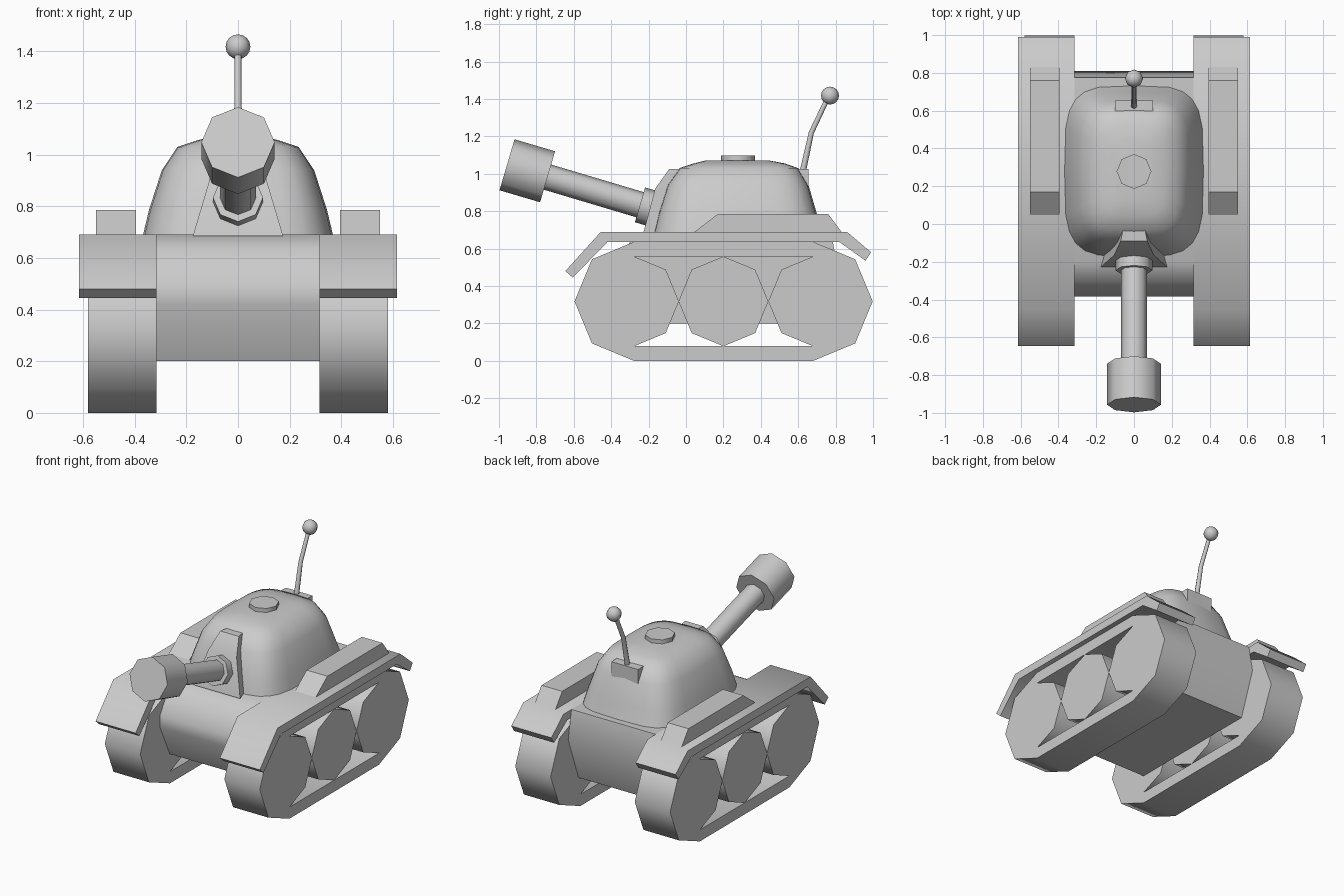
import bpy, bmesh, math
from mathutils import Vector

cube = bpy.data.objects.get("Cube")
if cube:
    bpy.data.objects.remove(cube, do_unlink=True)

grey = bpy.data.materials.new("light_grey")
grey.use_nodes = True
COLOUR = (0.6, 0.6, 0.6, 1)
grey.diffuse_color = COLOUR
grey.node_tree.nodes["Principled BSDF"].inputs["Base Color"].default_value = COLOUR


def finish(name, bm, angle=50):
    """Turn a bmesh into a smooth-shaded object with sharp edges kept."""
    bmesh.ops.recalc_face_normals(bm, faces=bm.faces)
    mesh = bpy.data.meshes.new(name)
    bm.to_mesh(mesh)
    bm.free()
    mesh.materials.append(grey)
    obj = bpy.data.objects.new(name, mesh)
    bpy.context.collection.objects.link(obj)
    bpy.ops.object.select_all(action="DESELECT")
    obj.select_set(True)
    bpy.context.view_layer.objects.active = obj
    bpy.ops.object.shade_smooth_by_angle(angle=math.radians(angle))
    return obj


def loft(name, rings, angle=50, closed=False):
    """Skin a list of rings; cap the ends, or join last to first."""
    bm = bmesh.new()
    loops = [[bm.verts.new(p) for p in ring] for ring in rings]
    pairs = list(zip(loops, loops[1:]))
    if closed:
        pairs.append((loops[-1], loops[0]))
    else:
        bm.faces.new(loops[0])
        bm.faces.new(loops[-1])
    for a, b in pairs:
        for i in range(len(a)):
            j = (i + 1) % len(a)
            bm.faces.new((a[i], a[j], b[j], b[i]))
    return finish(name, bm, angle)


def prism(name, profile, x0, x1, angle=50):
    """Extrude a (y, z) profile across x."""
    return loft(name, [[(x, y, z) for y, z in profile] for x in (x0, x1)], angle)


def tube(name, path, radii, sides=8):
    """Round section swept along a path in the x = 0 plane."""
    path = [Vector((0, y, z)) for y, z in path]
    rings = []
    for i, (p, r) in enumerate(zip(path, radii)):
        d = (path[min(i + 1, len(path) - 1)] - path[max(i - 1, 0)]).normalized()
        side = Vector((1, 0, 0))
        up = d.cross(side)
        rings.append([p + r * (side * math.cos(t) + up * math.sin(t))
                      for t in (math.tau * k / sides for k in range(sides))])
    return loft(name, rings)


FRONT, MID, REAR, AXLE = -0.278, 0.2, 0.68, 0.318
INNER, OUTER = 0.315, 0.58


def octagon(y, r):
    return [(y + r * math.cos(k * math.pi / 4), AXLE + r * math.sin(k * math.pi / 4))
            for k in range(8)]


def belt(r):
    """Outline of the track round the front and rear wheels."""
    return octagon(REAR, r)[6:] + octagon(REAR, r)[:3] + octagon(FRONT, r)[2:7]


FENDER = [(-0.645, 0.48), (-0.455, 0.69), (0.86, 0.69), (0.99, 0.58),
          (0.96, 0.535), (0.82, 0.635), (-0.42, 0.635), (-0.605, 0.445)]
BOX = [(0.04, 0.685), (0.17, 0.785), (0.76, 0.785), (0.835, 0.685)]

# Running gear, fenders and stowage boxes on both sides
for side, s in (("left", 1), ("right", -1)):
    rings = [[(s * x, y, z) for y, z in belt(r)]
             for x, r in ((INNER, 0.318), (OUTER, 0.318), (OUTER, 0.24), (INNER, 0.24))]
    loft(side + "_track", rings, closed=True)
    for label, y in (("front", FRONT), ("middle", MID), ("rear", REAR)):
        prism(f"{side}_{label}_wheel", octagon(y, 0.24), s * INNER, s * OUTER)
    prism(side + "_fender", FENDER, s * INNER, s * 0.615)
    prism(side + "_stowage_box", BOX, s * 0.395, s * 0.55, 30)

# Hull
HULL = [(-0.2, 0.69), (-0.30, 0.635), (-0.385, 0.5), (-0.385, 0.42), (-0.28, 0.2),
        (0.7, 0.2), (0.81, 0.5), (0.775, 0.69)]
prism("hull", HULL, -INNER, INNER)

# Turret: rounded-square rings of z, half width, front y, rear y
SHELL = [(0.68, 0.37, -0.175, 0.735), (0.785, 0.345, -0.15, 0.70),
         (0.94, 0.295, -0.10, 0.655), (1.03, 0.235, -0.035, 0.60),
         (1.055, 0.16, 0.04, 0.53), (1.07, 0.1, 0.1, 0.45)]


def rounded_square(z, w, y0, y1, n=24):
    ring = []
    for k in range(n):
        c, s = math.cos(math.tau * k / n), math.sin(math.tau * k / n)
        ring.append((w * math.copysign(abs(c) ** 0.5, c),
                     (y0 + y1) / 2 + (y1 - y0) / 2 * math.copysign(abs(s) ** 0.5, s), z))
    return ring


loft("turret", [rounded_square(*row) for row in SHELL])

# Gun mantlet: tapering wedge on the turret front
MANTLET = [(0.685, 0.175, -0.228), (0.92, 0.105, -0.165), (1.025, 0.07, -0.09)]
loft("mantlet", [[(-w, y, z), (w, y, z), (w * 0.6, 0.05, z), (-w * 0.6, 0.05, z)]
                 for z, w, y in MANTLET])

# Gun
tube("gun_collar", [(-0.13, 0.80), (-0.246, 0.834)], [0.097, 0.097])
tube("gun_barrel", [(-0.12, 0.797), (-0.75, 0.985)], [0.07, 0.07])
tube("muzzle", [(-0.74, 0.984), (-0.957, 1.048)], [0.142, 0.142])

# Hatch on the roof
tube("hatch", [(0.278, 1.05), (0.278, 1.097)], [0.092, 0.092])

# Aerial on its mount
prism("aerial_mount", [(0.5, 1.03), (0.655, 1.025), (0.655, 0.92), (0.5, 0.92)], -0.1, 0.1)
tube("aerial_rod", [(0.622, 1.0), (0.67, 1.22), (0.765, 1.42)], [0.017, 0.014, 0.013])
bm = bmesh.new()
bmesh.ops.create_uvsphere(bm, u_segments=8, v_segments=8, radius=0.048)
bmesh.ops.translate(bm, verts=bm.verts, vec=(0, 0.77, 1.418))
finish("aerial_ball", bm)
